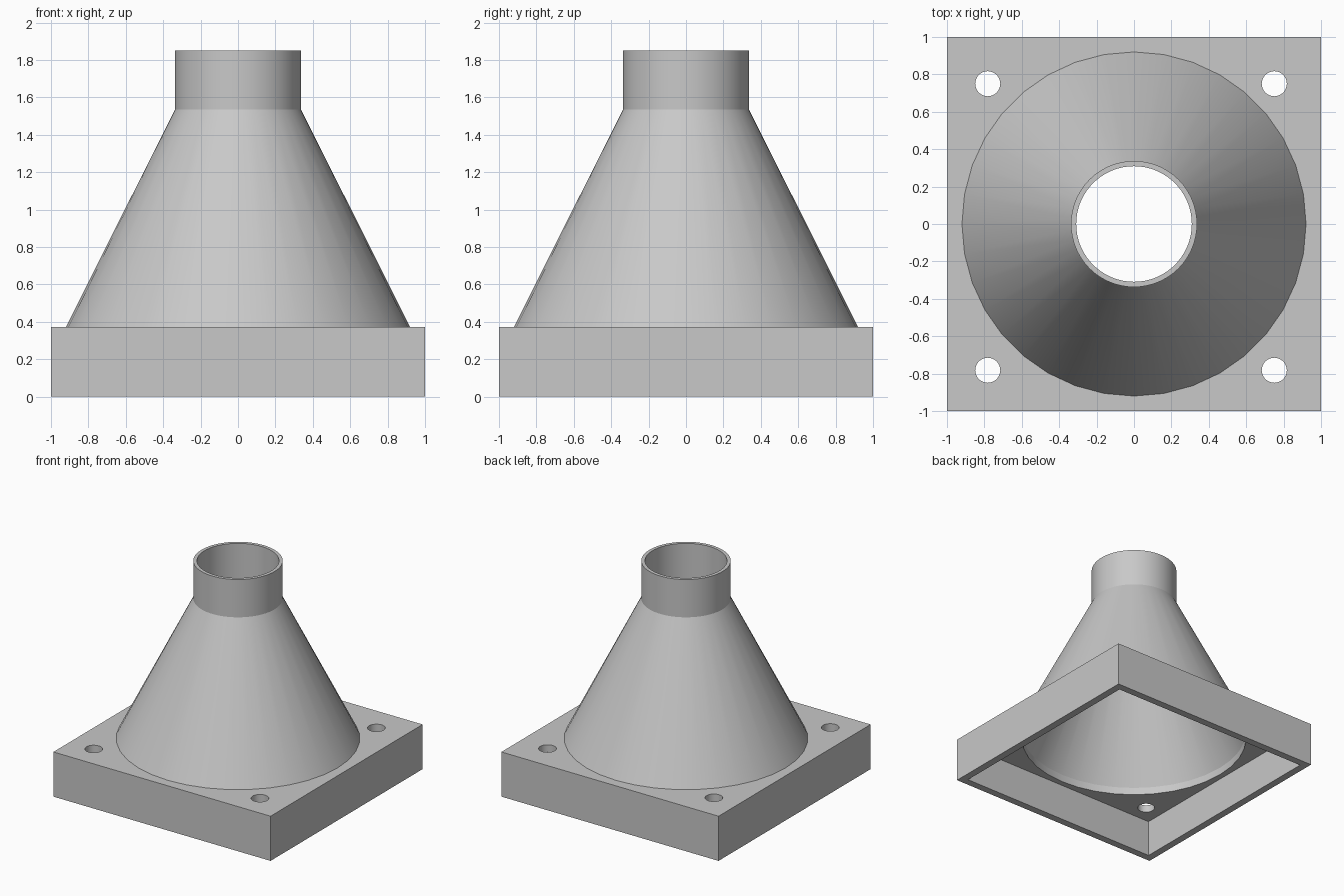
import bpy, bmesh, math

if "Cube" in bpy.data.objects:
    bpy.data.objects.remove(bpy.data.objects["Cube"])

BASE_TOP, NECK_Z, TOP_Z = 0.372, 1.535, 1.85
WALL = 0.062

grey = bpy.data.materials.new("light_grey")
grey.diffuse_color = (0.58, 0.58, 0.58, 1)
grey.use_nodes = True
grey.node_tree.nodes["Principled BSDF"].inputs["Base Color"].default_value = grey.diffuse_color


def add_object(name, bm):
    bmesh.ops.recalc_face_normals(bm, faces=bm.faces)
    mesh = bpy.data.meshes.new(name)
    bm.to_mesh(mesh)
    bm.free()
    mesh.materials.append(grey)
    obj = bpy.data.objects.new(name, mesh)
    bpy.context.collection.objects.link(obj)
    return obj


def box(name, half, z0, z1):
    bm = bmesh.new()
    bmesh.ops.create_cube(bm, size=1)
    for v in bm.verts:
        v.co = (v.co.x * 2 * half, v.co.y * 2 * half, z1 if v.co.z > 0 else z0)
    return add_object(name, bm)


def ring(bm, n, r, z):
    return [bm.verts.new((r * math.cos(math.tau * i / n),
                          r * math.sin(math.tau * i / n), z)) for i in range(n)]


def cylinder(name, n, r, x, y, z0, z1):
    bm = bmesh.new()
    low, high = ring(bm, n, r, z0), ring(bm, n, r, z1)
    bm.faces.new(low)
    bm.faces.new(high)
    bridge(bm, low, high)
    bmesh.ops.translate(bm, verts=bm.verts, vec=(x, y, 0))
    return add_object(name, bm)


def bridge(bm, a, b):
    n = len(a)
    for i in range(n):
        j = (i + 1) % n
        bm.faces.new((a[i], a[j], b[j], b[i]))


def loft(bm, wide, narrow):
    """Join a coarse ring to one with twice as many points."""
    n = len(wide)
    for i in range(n):
        j = (i + 1) % n
        a, m, b = narrow[2 * i], narrow[2 * i + 1], narrow[2 * j]
        bm.faces.new((wide[i], wide[j], m))
        bm.faces.new((wide[i], m, a))
        bm.faces.new((wide[j], b, m))


def smooth(obj, angle):
    bpy.ops.object.select_all(action='DESELECT')
    obj.select_set(True)
    bpy.context.view_layer.objects.active = obj
    bpy.ops.object.shade_smooth_by_angle(angle=math.radians(angle))


# Square base: hollow underneath, funnel opening and four screw holes
base = box("base_housing", 1, 0, BASE_TOP)
cutters = [box("cavity_cutter", 1 - WALL, -0.2, BASE_TOP - WALL),
           cylinder("opening_cutter", 36, 0.892, 0, 0, 0.1, 0.6)]
for x in (-0.782, 0.75):
    for y in (-0.782, 0.75):
        cutters.append(cylinder("screw_hole_cutter", 32, 0.067, x, y, 0.1, 0.6))
bpy.context.view_layer.objects.active = base
for cutter in cutters:
    mod = base.modifiers.new("cut", 'BOOLEAN')
    mod.operation = 'DIFFERENCE'
    mod.solver = 'EXACT'
    mod.object = cutter
    bpy.ops.object.modifier_apply(modifier=mod.name)
for cutter in cutters:
    bpy.data.objects.remove(cutter)
smooth(base, 30)

# Funnel: outer and inner cone skins rising into a thin round neck
bm = bmesh.new()
rims = []
for foot_r, neck_r in ((0.92, 0.337), (0.892, 0.309)):
    foot = ring(bm, 36, foot_r, BASE_TOP)
    neck = ring(bm, 72, neck_r, NECK_Z)
    rim = ring(bm, 72, neck_r, TOP_Z)
    loft(bm, foot, neck)
    bridge(bm, neck, rim)
    rims.append((foot, rim))
bridge(bm, rims[0][1], rims[1][1])
bridge(bm, rims[0][0], rims[1][0])
smooth(add_object("funnel", bm), 20)
